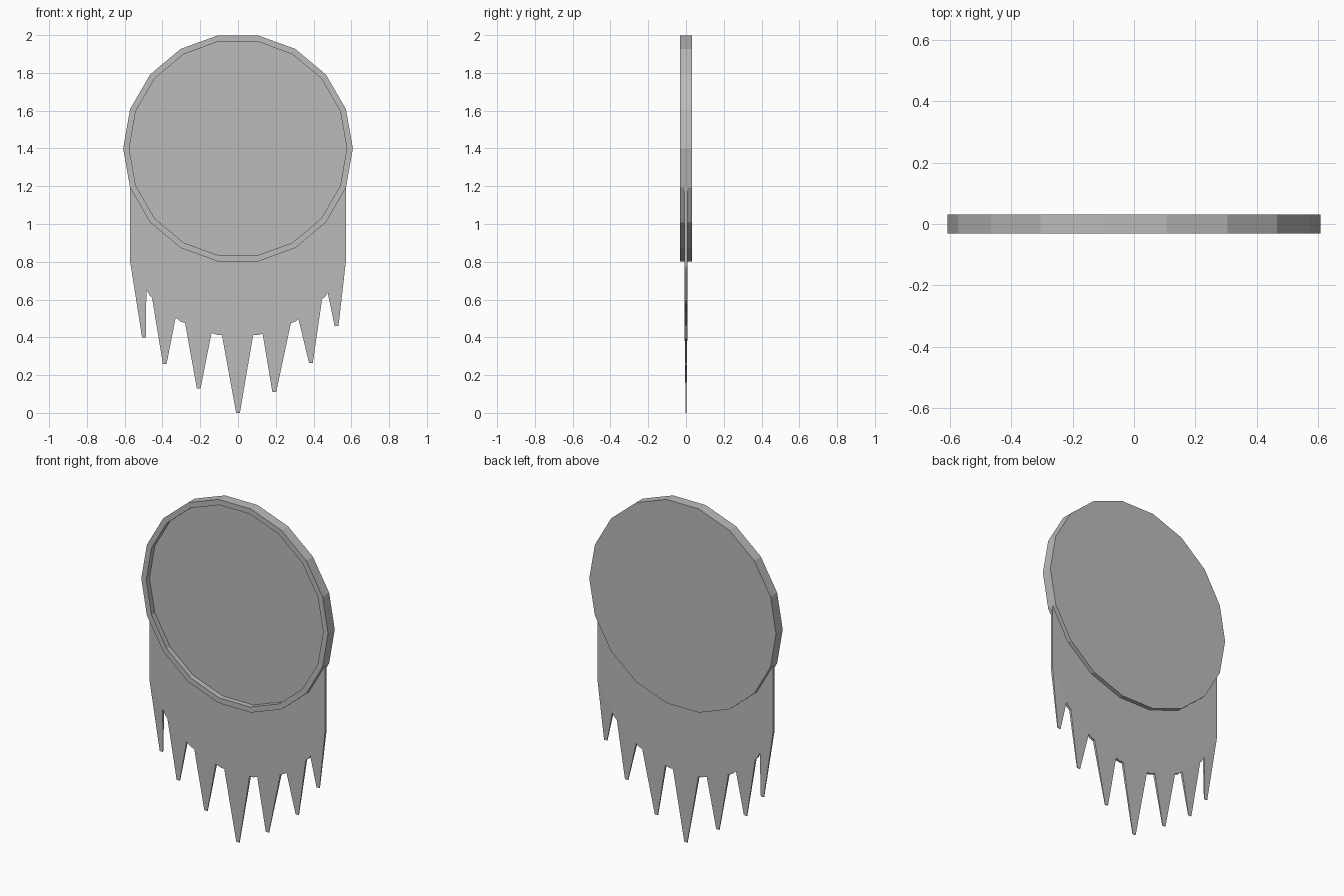
import bpy
import bmesh
from math import sin, cos, radians

cube = bpy.data.objects.get("Cube")
if cube:
    bpy.data.objects.remove(cube)

RADIUS, INNER, CENTRE_Z = 0.608, 0.576, 1.4
DEPTH = 0.031      # half thickness of the disc
THIN = 0.007       # half thickness of the skirt
DROP = 0.39        # skirt length

grey = bpy.data.materials.new("plain grey")
grey.use_nodes = True
colour = (0.5, 0.5, 0.5, 1)
grey.diffuse_color = colour
grey.node_tree.nodes["Principled BSDF"].inputs["Base Color"].default_value = colour


def arc_point(angle, radius=RADIUS, drop=0.0):
    a = radians(angle)
    return radius * cos(a), CENTRE_Z - drop + radius * sin(a)


def finish(name, bm):
    bmesh.ops.recalc_face_normals(bm, faces=bm.faces)
    mesh = bpy.data.meshes.new(name)
    bm.to_mesh(mesh)
    bm.free()
    mesh.materials.append(grey)
    obj = bpy.data.objects.new(name, mesh)
    bpy.context.collection.objects.link(obj)


def loop(bm, points, y):
    return [bm.verts.new((x, y, z)) for x, z in points]


def bridge(bm, a, b):
    for i in range(len(a)):
        j = (i + 1) % len(a)
        bm.faces.new((a[i], a[j], b[j], b[i]))


# Disc with a raised rim and a recessed front
bm = bmesh.new()
angles = range(0, 360, 20)
outer = [arc_point(a) for a in angles]
inner = [arc_point(a, INNER) for a in angles]
rings = [loop(bm, outer, DEPTH), loop(bm, outer, -DEPTH),
         loop(bm, inner, -DEPTH), loop(bm, inner, 0.0)]
for a, b in zip(rings, rings[1:]):
    bridge(bm, a, b)
bm.faces.new(rings[0])
bm.faces.new(rings[-1])
finish("disc", bm)

# Thin skirt hanging from the lower edge of the disc
bm = bmesh.new()
lower = range(200, 341, 20)
outline = [arc_point(a) for a in lower]
outline += [arc_point(a, drop=DROP) for a in reversed(lower)]
front, back = loop(bm, outline, -THIN), loop(bm, outline, THIN)
bridge(bm, front, back)
n = len(lower)
for side in (front, back):
    for i in range(n - 1):
        bm.faces.new((side[i], side[i + 1], side[-2 - i], side[-1 - i]))
finish("skirt", bm)


def edge_height(x):
    """Height of the skirt's lower edge at x."""
    pts = [arc_point(a, drop=DROP) for a in lower]
    for (x0, z0), (x1, z1) in zip(pts, pts[1:]):
        if x <= x1:
            break
    return z0 + (z1 - z0) * (x - x0) / (x1 - x0)


# Pointed teeth: base left, base right, tip centre, tip height
teeth = [(-0.571, -0.485, -0.498, 0.40), (-0.455, -0.33, -0.388, 0.26),
         (-0.28, -0.14, -0.208, 0.13), (-0.085, 0.08, 0.0, 0.0),
         (0.13, 0.28, 0.192, 0.11), (0.32, 0.445, 0.386, 0.265),
         (0.475, 0.571, 0.522, 0.46)]
for number, (left, right, tip, height) in enumerate(teeth, 1):
    bm = bmesh.new()
    # The middle tooth spans a flat edge, so straight base lines always fit
    shape = [(left, edge_height(left)), (right, edge_height(right)),
             (tip + 0.01, height), (tip - 0.01, height)]
    taper = (THIN, THIN, 0.002, 0.002)
    front = [bm.verts.new((x, -t, z)) for (x, z), t in zip(shape, taper)]
    back = [bm.verts.new((x, t, z)) for (x, z), t in zip(shape, taper)]
    bridge(bm, front, back)
    bm.faces.new(front)
    bm.faces.new(back)
    finish(f"tooth_{number}", bm)
